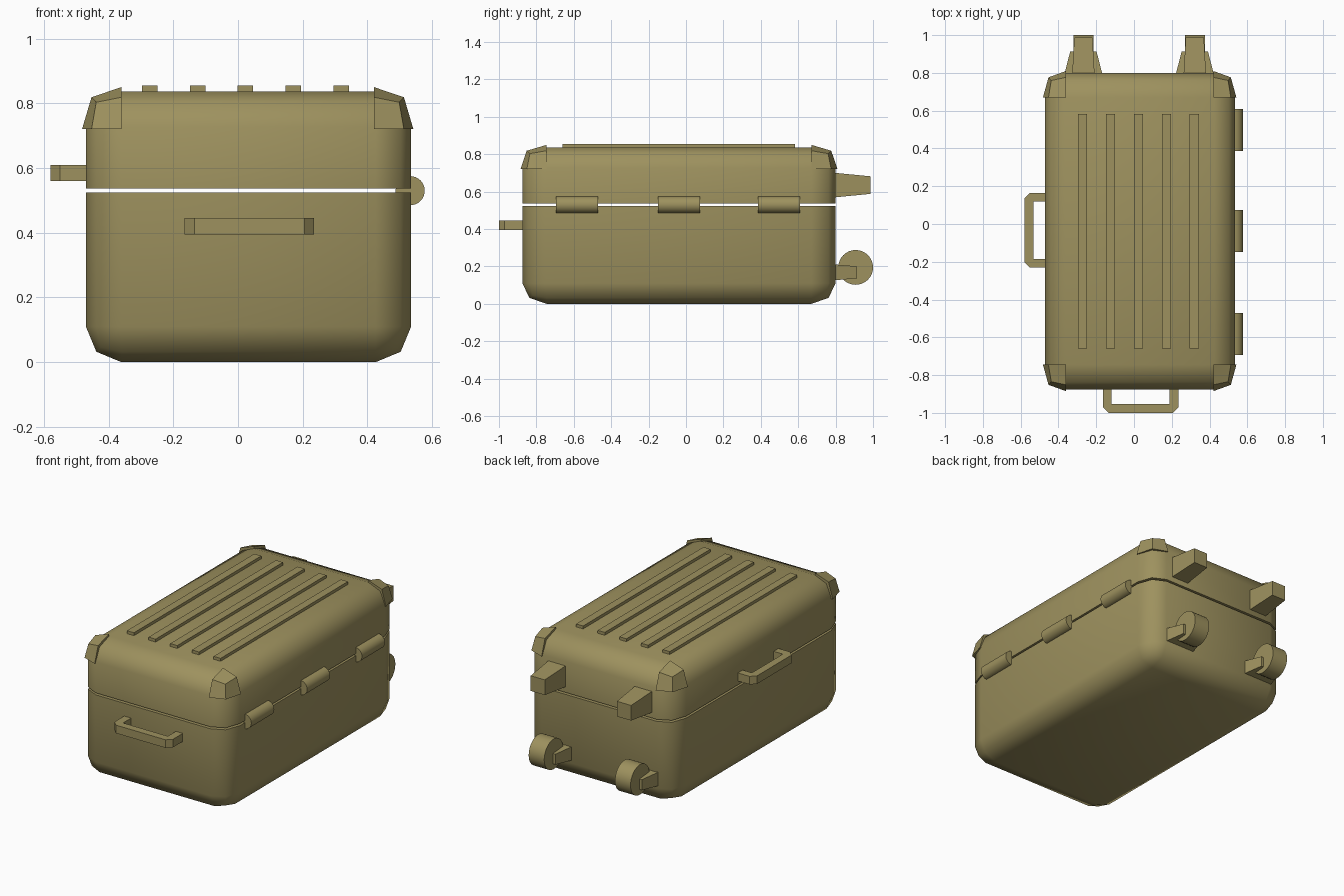
import bpy, bmesh
from math import pi, radians
from mathutils import Vector, Matrix

cube = bpy.data.objects.get("Cube")
if cube:
    bpy.data.objects.remove(cube, do_unlink=True)

olive = bpy.data.materials.new("olive_plastic")
olive.use_nodes = True
COLOUR = (0.34, 0.285, 0.113, 1)
olive.diffuse_color = COLOUR
olive.node_tree.nodes["Principled BSDF"].inputs["Base Color"].default_value = COLOUR


def finish(name, bm, smooth=None):
    bmesh.ops.recalc_face_normals(bm, faces=bm.faces)
    mesh = bpy.data.meshes.new(name)
    bm.to_mesh(mesh)
    bm.free()
    mesh.materials.append(olive)
    obj = bpy.data.objects.new(name, mesh)
    bpy.context.collection.objects.link(obj)
    if smooth:
        bpy.ops.object.select_all(action="DESELECT")
        obj.select_set(True)
        bpy.context.view_layer.objects.active = obj
        bpy.ops.object.shade_smooth_by_angle(angle=radians(smooth))
    return obj


def box(name, lo, hi, taper=None):
    """Box between two corners; taper = (x, z) scale of its +y end."""
    lo, hi = Vector(lo), Vector(hi)
    mid, size = (lo + hi) / 2, hi - lo
    bm = bmesh.new()
    bmesh.ops.create_cube(bm, size=1)
    for v in bm.verts:
        if taper and v.co.y > 0:
            v.co.x *= taper[0]
            v.co.z *= taper[1]
        v.co = Vector(a * b for a, b in zip(v.co, size)) + mid
    return finish(name, bm)


def cylinder(name, centre, radius, length, axis):
    bm = bmesh.new()
    turn = Matrix.Rotation(pi / 2, 4, "Y" if axis == "X" else "X")
    bmesh.ops.create_cone(bm, cap_ends=True, segments=32, radius1=radius, radius2=radius,
                          depth=length, matrix=Matrix.Translation(centre) @ turn)
    return finish(name, bm, 40)


# Case halves: one rounded box, cut at the seam
X0, X1, Y0, Y1, TOP = -0.47, 0.535, -0.875, 0.80, 0.837
STRETCH = 1.18


def case_half(name, seam, keep_upper):
    bm = bmesh.new()
    bmesh.ops.create_cube(bm, size=1)
    bmesh.ops.scale(bm, vec=(X1 - X0, (Y1 - Y0) / STRETCH, TOP), verts=bm.verts)
    bmesh.ops.bevel(bm, geom=bm.edges[:], offset=0.11, segments=2, profile=0.5, affect="EDGES")
    bmesh.ops.scale(bm, vec=(1, STRETCH, 1), verts=bm.verts)
    bmesh.ops.translate(bm, vec=((X0 + X1) / 2, (Y0 + Y1) / 2, TOP / 2), verts=bm.verts)
    cut = bmesh.ops.bisect_plane(bm, geom=bm.verts[:] + bm.edges[:] + bm.faces[:],
                                 plane_co=(0, 0, seam), plane_no=(0, 0, 1),
                                 clear_inner=keep_upper, clear_outer=not keep_upper)
    rim = [e for e in cut["geom_cut"] if isinstance(e, bmesh.types.BMEdge)]
    bmesh.ops.contextual_create(bm, geom=rim)
    finish(name, bm, 60)


case_half("case_base", 0.524, False)
case_half("case_lid", 0.536, True)


# Corner guards: faceted caps on the four lid corners
def corner_guard(name, centre, reach):
    bm = bmesh.new()
    bmesh.ops.create_cube(bm, size=1)
    for v in bm.verts:
        on = [c > 0 for c in v.co]
        spread = (0, 1, 0.76, 0.64)[sum(on)]
        v.co = Vector(c + r * spread * o for c, r, o in zip(centre, reach, on))
    finish(name, bm)


for side, x, sx in (("right", -0.36, -1), ("left", 0.42, 1)):
    for end, y, sy in (("front", -0.745, -1), ("back", 0.67, 1)):
        corner_guard(f"corner_guard_{end}_{side}", (x, y, 0.72), (0.122 * sx, 0.14 * sy, 0.13))

# Lid ribs
for i in range(5):
    x = 0.023 + (i - 2) * 0.148
    box(f"lid_rib_{i + 1}", (x - 0.024, -0.66, 0.82), (x + 0.024, 0.583, 0.855))

# Hinges
for i, y in enumerate((-0.582, -0.037, 0.498)):
    cylinder(f"hinge_{i + 1}", (0.532, y, 0.53), 0.045, 0.224, "Y")


# Handles: chamfered bracket outline, extruded upward
def handle(name, half, depth, z0, z1, place):
    t, c = 0.047, 0.03
    left = [(-half + t, -0.01), (-half, -0.01), (-half, depth - c), (-half + c, depth)]
    inner = [(half - t, depth - t), (-half + t, depth - t)]
    outline = left + [(-u, v) for u, v in reversed(left)] + inner
    bm = bmesh.new()
    face = bm.faces.new([bm.verts.new((*place(u, v), z0)) for u, v in outline])
    new = bmesh.ops.extrude_face_region(bm, geom=[face])["geom"]
    bmesh.ops.translate(bm, vec=(0, 0, z1 - z0),
                        verts=[g for g in new if isinstance(g, bmesh.types.BMVert)])
    finish(name, bm)


handle("front_handle", 0.2, 0.125, 0.395, 0.445, lambda u, v: (0.035 + u, Y0 - v))
handle("side_handle", 0.198, 0.11, 0.56, 0.61, lambda u, v: (X0 - v, -0.033 + u))

# Rear feet, wheel brackets and wheels
for side, x in (("right", -0.268), ("left", 0.322)):
    box(f"rear_foot_{side}", (x - 0.06, 0.78, 0.568), (x + 0.06, 0.987, 0.702), (0.8, 0.7))
    box(f"wheel_bracket_{side}", (x - 0.104, 0.78, 0.125), (x + 0.104, 0.913, 0.212), (0.67, 0.74))
    cylinder(f"wheel_{side}", (x, 0.907, 0.195), 0.093, 0.106, "X")
